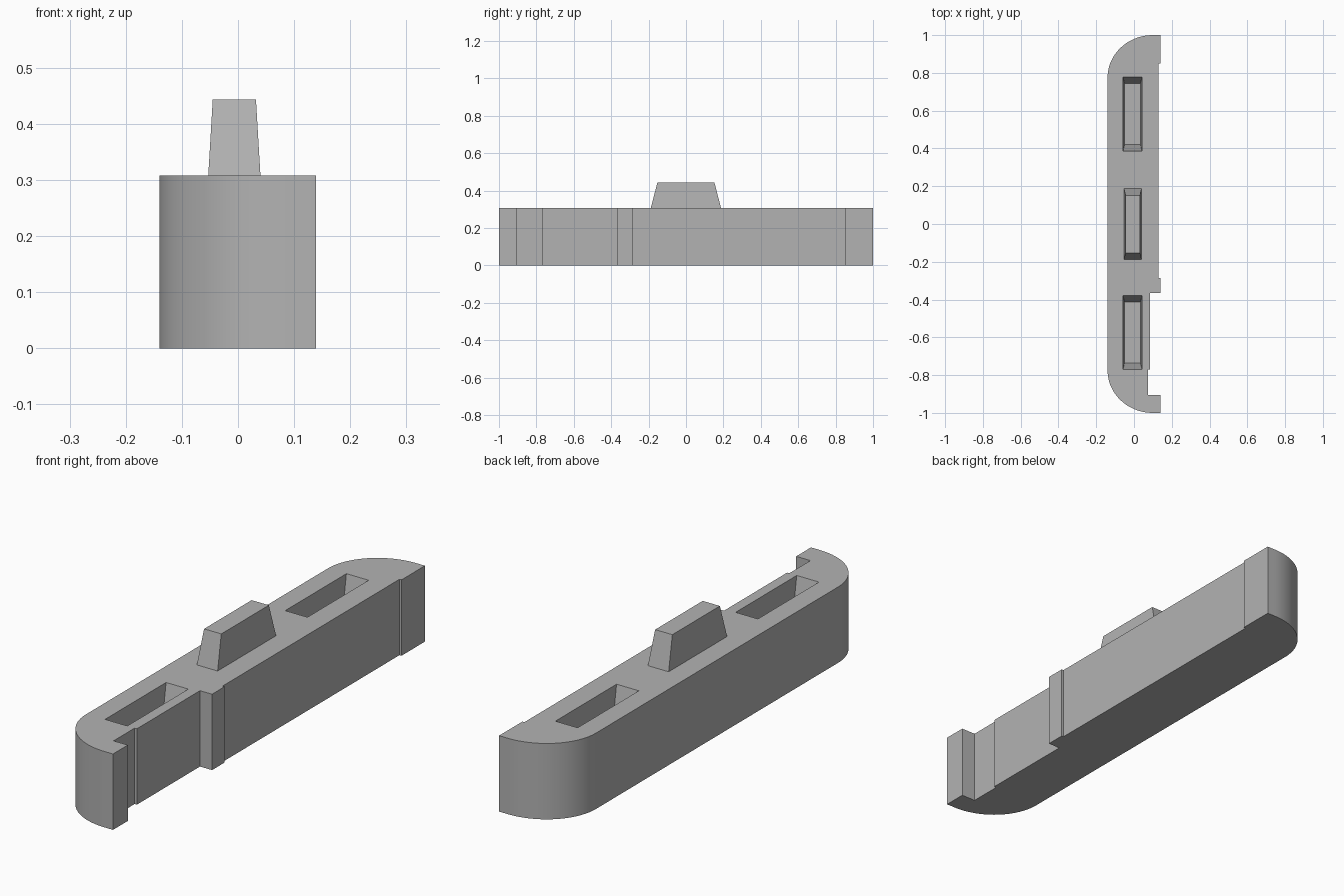
import bpy
import bmesh
from math import pi, sin, cos, radians

cube = bpy.data.objects.get("Cube")
if cube:
    bpy.data.objects.remove(cube, do_unlink=True)

HEIGHT = 0.308
BACK = -0.14      # rounded long side
RAIL = 0.139      # outermost stepped side

grey = bpy.data.materials.new("plain grey")
grey.use_nodes = True
colour = (0.45, 0.45, 0.45, 1)
grey.diffuse_color = colour
grey.node_tree.nodes["Principled BSDF"].inputs["Base Color"].default_value = colour


def make_object(name, bm):
    bmesh.ops.recalc_face_normals(bm, faces=bm.faces)
    mesh = bpy.data.meshes.new(name)
    bm.to_mesh(mesh)
    bm.free()
    mesh.materials.append(grey)
    obj = bpy.data.objects.new(name, mesh)
    bpy.context.collection.objects.link(obj)
    return obj


def taper_block(name, lower, upper):
    """Block between two rectangles, each (x0, x1, y0, y1, z)."""
    bm = bmesh.new()
    rings = []
    for x0, x1, y0, y1, z in (lower, upper):
        corners = ((x0, y0), (x1, y0), (x1, y1), (x0, y1))
        rings.append([bm.verts.new((x, y, z)) for x, y in corners])
    bm.faces.new(rings[0])
    bm.faces.new(rings[1])
    for i in range(4):
        j = (i + 1) % 4
        bm.faces.new((rings[0][i], rings[0][j], rings[1][j], rings[1][i]))
    return make_object(name, bm)


def corner(side, steps=24):
    """Rounded end, from the stepped side round to the long straight side."""
    cx, cy, rx, ry = 0.1, 0.775, 0.24, 0.225
    angles = [pi / 2 * i / steps for i in range(steps + 1)]
    return [(cx - rx * sin(a), side * (cy + ry * cos(a))) for a in angles]


# Body: stepped outline with two rounded corners, extruded upwards
outline = [(RAIL, -1), (RAIL, -0.905), (0.075, -0.905), (0.075, -0.77),
           (0.085, -0.77), (0.085, -0.365), (RAIL, -0.365), (RAIL, -0.285),
           (0.13, -0.285), (0.13, 0.85), (RAIL, 0.85), (RAIL, 1)]
outline += corner(1) + corner(-1)[::-1]
bm = bmesh.new()
base = bm.faces.new([bm.verts.new((x, y, 0)) for x, y in outline])
top = bmesh.ops.extrude_face_region(bm, geom=[base])
verts = [v for v in top["geom"] if isinstance(v, bmesh.types.BMVert)]
bmesh.ops.translate(bm, verts=verts, vec=(0, 0, HEIGHT))
body = make_object("body", bm)

# Two tapered sockets cut into the top
for name, y0, y1 in (("front", -0.77, -0.378), ("back", 0.385, 0.778)):
    cutter = taper_block(name + "_socket_cutter",
                         (-0.05, 0.034, y0 + 0.035, y1 - 0.035, HEIGHT - 0.14),
                         (-0.058, 0.042, y0, y1, HEIGHT + 0.001))
    cutter.hide_render = True
    cut = body.modifiers.new(name + " socket", 'BOOLEAN')
    cut.operation = 'DIFFERENCE'
    cut.solver = 'EXACT'
    cut.object = cutter
    bpy.context.view_layer.objects.active = body
    bpy.ops.object.modifier_apply(modifier=cut.name)
    bpy.data.objects.remove(cutter, do_unlink=True)

bpy.ops.object.select_all(action='DESELECT')
body.select_set(True)
bpy.context.view_layer.objects.active = body
bpy.ops.object.shade_smooth_by_angle(angle=radians(30))

# Tapered peg in the middle of the top
taper_block("peg", (-0.053, 0.04, -0.188, 0.187, HEIGHT),
            (-0.045, 0.032, -0.153, 0.152, 0.443))
